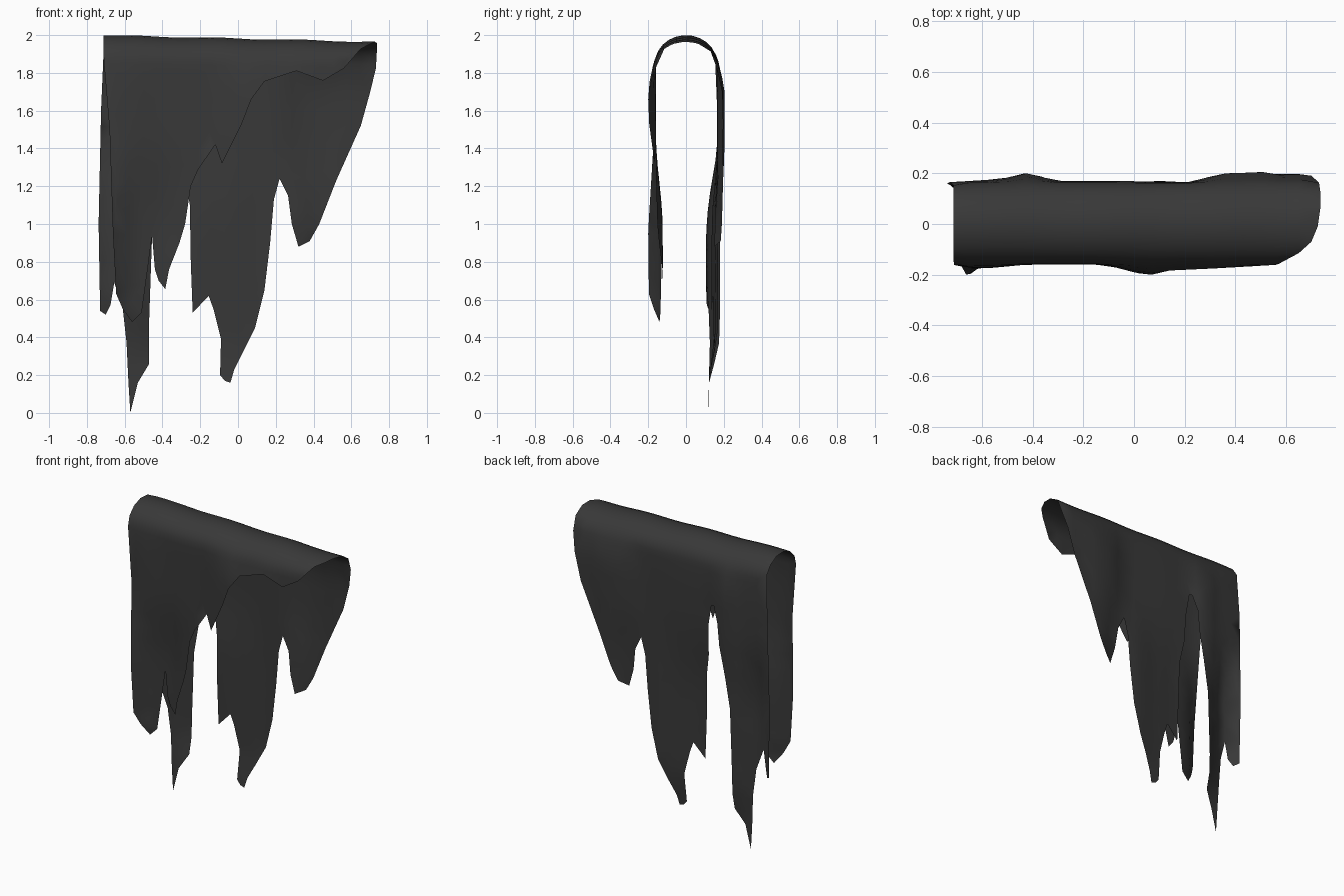
import bpy, bmesh, math, random
from mathutils import Vector
from mathutils.geometry import delaunay_2d_cdt

if "Cube" in bpy.data.objects:
    bpy.data.objects.remove(bpy.data.objects["Cube"])

random.seed(4)
SPRING, RISE, HALF_DEPTH, ARC = 1.86, 0.14, 0.16, 0.236

# Torn hems, as (x, z): front left-to-right, back right-to-left
front_hem = [(-.71, 1.86), (-.68, 1.5), (-.662, .95), (-.645, .63), (-.61, .55), (-.56, .48),
             (-.51, .53), (-.48, .75), (-.455, .94), (-.44, .76), (-.42, .70), (-.385, .655),
             (-.365, .76), (-.31, .9), (-.28, 1.0), (-.25, 1.2), (-.21, 1.29), (-.12, 1.42),
             (-.085, 1.32), (.02, 1.53), (.07, 1.66), (.14, 1.76), (.31, 1.82), (.45, 1.765),
             (.56, 1.84)]
back_hem = [(.73, 1.84), (.70, 1.7), (.65, 1.52), (.52, 1.23), (.43, 1.0), (.38, .91),
            (.32, .88), (.285, 1.0), (.265, 1.15), (.22, 1.24), (.19, 1.13), (.17, .9),
            (.14, .65), (.09, .45), (.03, .33), (-.02, .23), (-.04, .16), (-.07, .17),
            (-.095, .2), (-.09, .39), (-.13, .55), (-.155, .62), (-.24, .53), (-.25, .8),
            (-.255, 1.1), (-.28, 1.25), (-.285, 1.45), (-.31, 1.6), (-.33, 1.6), (-.365, 1.5),
            (-.38, 1.35), (-.42, 1.15), (-.455, .94), (-.47, .5), (-.47, .37), (-.47, .26),
            (-.53, .16), (-.57, 0), (-.58, .16), (-.59, .37), (-.61, .55), (-.655, .69),
            (-.675, .57), (-.70, .52), (-.73, .54), (-.738, 1.0), (-.725, 1.6)]
# Fold depth of each hanging side, as (x, y), near the rail and near the hem
front_upper = [(-.72, -.165), (-.6, -.175), (-.4, -.16), (-.15, -.16), (.07, -.20),
               (.2, -.18), (.32, -.19), (.5, -.165), (.74, -.15)]
front_lower = [(-.72, -.18), (-.66, -.20), (-.56, -.14), (-.4, -.12), (-.25, -.155),
               (-.1, -.16), (.07, -.20), (.74, -.15)]
back_upper = [(-.74, .165), (-.55, .175), (-.42, .20), (-.3, .17), (-.1, .17),
              (.2, .165), (.37, .20), (.52, .205), (.6, .19), (.68, .20), (.74, .165)]
back_lower = [(-.74, .16), (-.66, .105), (-.57, .13), (-.46, .18), (-.25, .135), (-.04, .15),
              (.1, .17), (.2, .165), (.32, .15), (.4, .19), (.74, .18)]


def lookup(table, x):
    x = min(max(x, table[0][0]), table[-1][0])
    for (x0, y0), (x1, y1) in zip(table, table[1:]):
        if x <= x1:
            t = (x - x0) / (x1 - x0)
            return y0 + (y1 - y0) * t * t * (3 - 2 * t)


def ramp(z, start, end):
    t = min(1, max(0, (z - start) / (end - start)))
    return t * t * (3 - 2 * t)


def unroll(x, z, side):
    """Height on a hanging side -> position on the flat sheet."""
    d = ARC + SPRING - z if z <= SPRING else ARC * math.acos((z - SPRING) / RISE) / (math.pi / 2)
    return Vector((x, side * d))


def drape(x, v):
    """Flat sheet position -> draped over the rail."""
    side, d = (1 if v > 0 else -1), abs(v)
    if d < ARC:
        a = d / ARC * math.pi / 2
        y, z = side * HALF_DEPTH * math.sin(a), SPRING + RISE * math.cos(a)
    else:
        y, z = side * HALF_DEPTH, SPRING + ARC - d
    upper, lower = (back_upper, back_lower) if side > 0 else (front_upper, front_lower)
    low = ramp(z, 1.5, .95)
    fold = lookup(upper, x) * (1 - low) + lookup(lower, x) * low
    y += (fold - side * HALF_DEPTH) * ramp(z, 1.97, 1.68)
    # lowest tips curl inward
    tip = ramp(z, .42, .1)
    y += (.12 - y) * tip if side > 0 else 0
    sag = min(1, max(0, (z - 1.7) / .3))
    return x, y, z - sag * (.036 * (x + .71) / 1.44 + .003 * math.sin(x * 14))


# Flat sheet outline; the front tears away onto the top at the right end
outline = [unroll(x, z, -1) for x, z in front_hem]
for x, y in [(.65, -.115), (.70, -.07), (.725, -.01), (.735, .06), (.735, .13)]:
    outline.append(Vector((x, ARC * math.asin(y / HALF_DEPTH) / (math.pi / 2))))
outline += [unroll(x, z, 1) for x, z in back_hem]
outline += [Vector((-.712, ARC * k)) for k in (.8, .5, .2, -.1, -.4, -.7)]

# Interior points, kept clear of the outline, finer over the rail
interior = []
v = -1.6
while v < 2.1:
    for i in range(21):
        p = Vector((-.72 + i * .072 + random.uniform(-.008, .008), v))
        if min((p - q).length for q in outline) > .025:
            interior.append(p)
    v += .04 if abs(v) < .3 else .09

n = len(outline)
verts, _, faces, *_ = delaunay_2d_cdt(outline + interior, [], [list(range(n))], 1, 1e-5)

# Draped cloth
bm = bmesh.new()
bv = [bm.verts.new(drape(p.x, p.y)) for p in verts]
for f in faces:
    bm.faces.new([bv[i] for i in f])
bmesh.ops.delete(bm, geom=[w for w in bm.verts if not w.link_faces], context='VERTS')
mesh = bpy.data.meshes.new("torn_cloth")
bm.to_mesh(mesh)
bm.free()
mesh.shade_smooth()
cloth = bpy.data.objects.new("torn_cloth", mesh)
bpy.context.collection.objects.link(cloth)

mat = bpy.data.materials.new("dark_cloth")
mat.diffuse_color = (.04, .04, .04, 1)
mat.use_nodes = True
mat.node_tree.nodes["Principled BSDF"].inputs["Base Color"].default_value = mat.diffuse_color
mesh.materials.append(mat)
